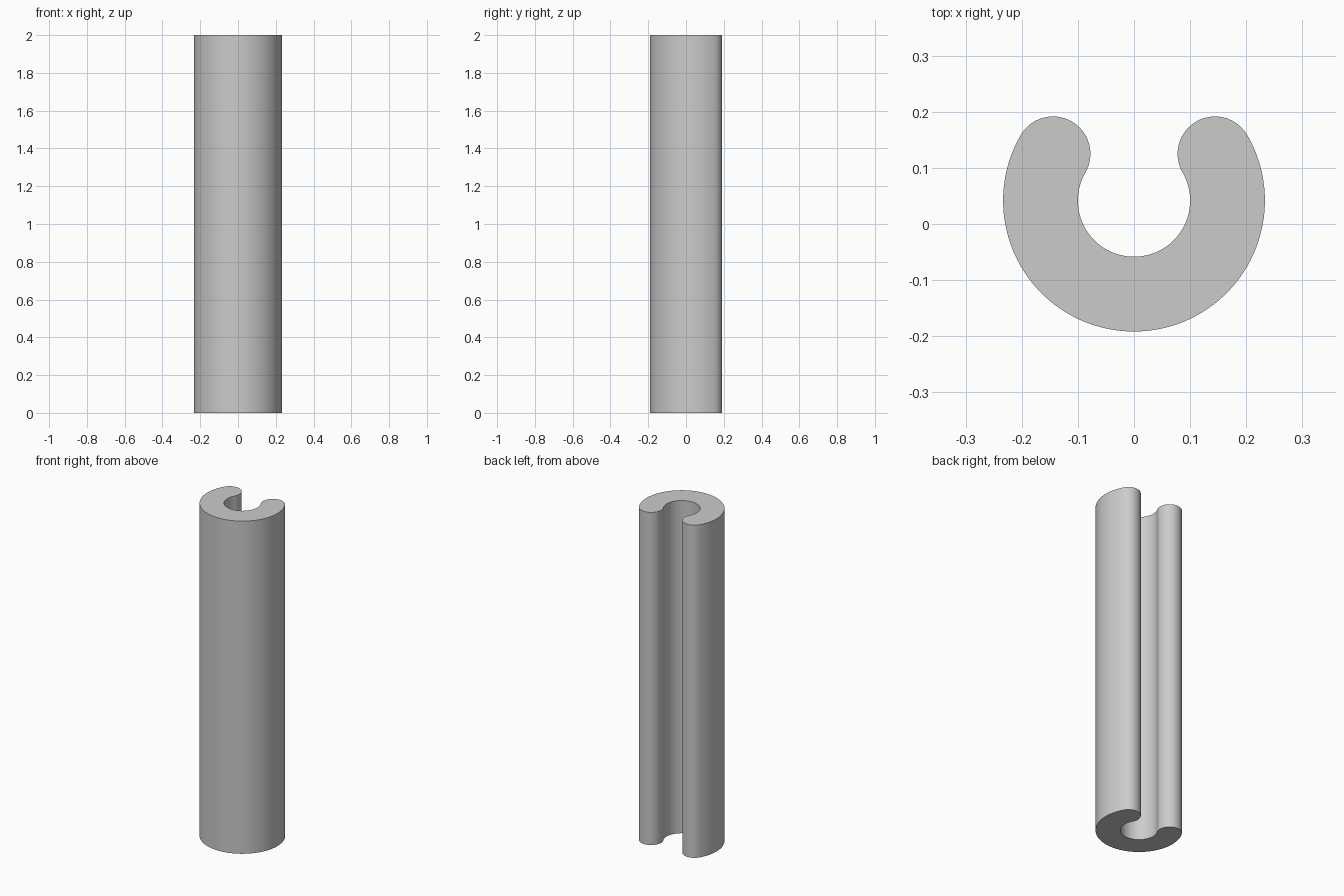
import bpy, bmesh
from math import cos, sin, radians

if "Cube" in bpy.data.objects:
    bpy.data.objects.remove(bpy.data.objects["Cube"])

HEIGHT = 2.0
INNER, OUTER = 0.1, 0.2333
MID, CAP = (INNER + OUTER) / 2, (OUTER - INNER) / 2
CENTRE_Y = 0.0417
OPEN = 30           # angle of each lip above the x axis


def arc(cx, cy, radius, start, end, steps):
    """Points along an arc, leaving out the last one."""
    angles = [radians(start + (end - start) * i / steps) for i in range(steps)]
    return [(cx + radius * cos(a), cy + radius * sin(a)) for a in angles]


def lip_centre(angle):
    return MID * cos(radians(angle)), CENTRE_Y + MID * sin(radians(angle))


# Channel section: outer wall, right lip, inner wall, left lip
left, right = OPEN, 180 - OPEN
profile = arc(0, CENTRE_Y, OUTER, right, left + 360, 96)
profile += arc(*lip_centre(left), CAP, left, left + 180, 32)
profile += arc(0, CENTRE_Y, INNER, left + 360, right, 64)
profile += arc(*lip_centre(right), CAP, right - 180, right, 32)

# Extrude the section upward
bm = bmesh.new()
base = bm.faces.new([bm.verts.new((x, y, 0)) for x, y in profile])
top = bmesh.ops.extrude_face_region(bm, geom=[base], use_keep_orig=True)
verts = [v for v in top["geom"] if isinstance(v, bmesh.types.BMVert)]
bmesh.ops.translate(bm, verts=verts, vec=(0, 0, HEIGHT))
bmesh.ops.recalc_face_normals(bm, faces=bm.faces)
mesh = bpy.data.meshes.new("slotted_tube")
bm.to_mesh(mesh)
bm.free()

tube = bpy.data.objects.new("slotted_tube", mesh)
bpy.context.collection.objects.link(tube)

# Plain grey
grey = bpy.data.materials.new("plain_grey")
grey.use_nodes = True
colour = (0.6, 0.6, 0.6, 1)
grey.diffuse_color = colour
grey.node_tree.nodes["Principled BSDF"].inputs["Base Color"].default_value = colour
mesh.materials.append(grey)

# Smooth walls, sharp rims
bpy.ops.object.select_all(action="DESELECT")
tube.select_set(True)
bpy.context.view_layer.objects.active = tube
bpy.ops.object.shade_smooth_by_angle(angle=radians(30))
